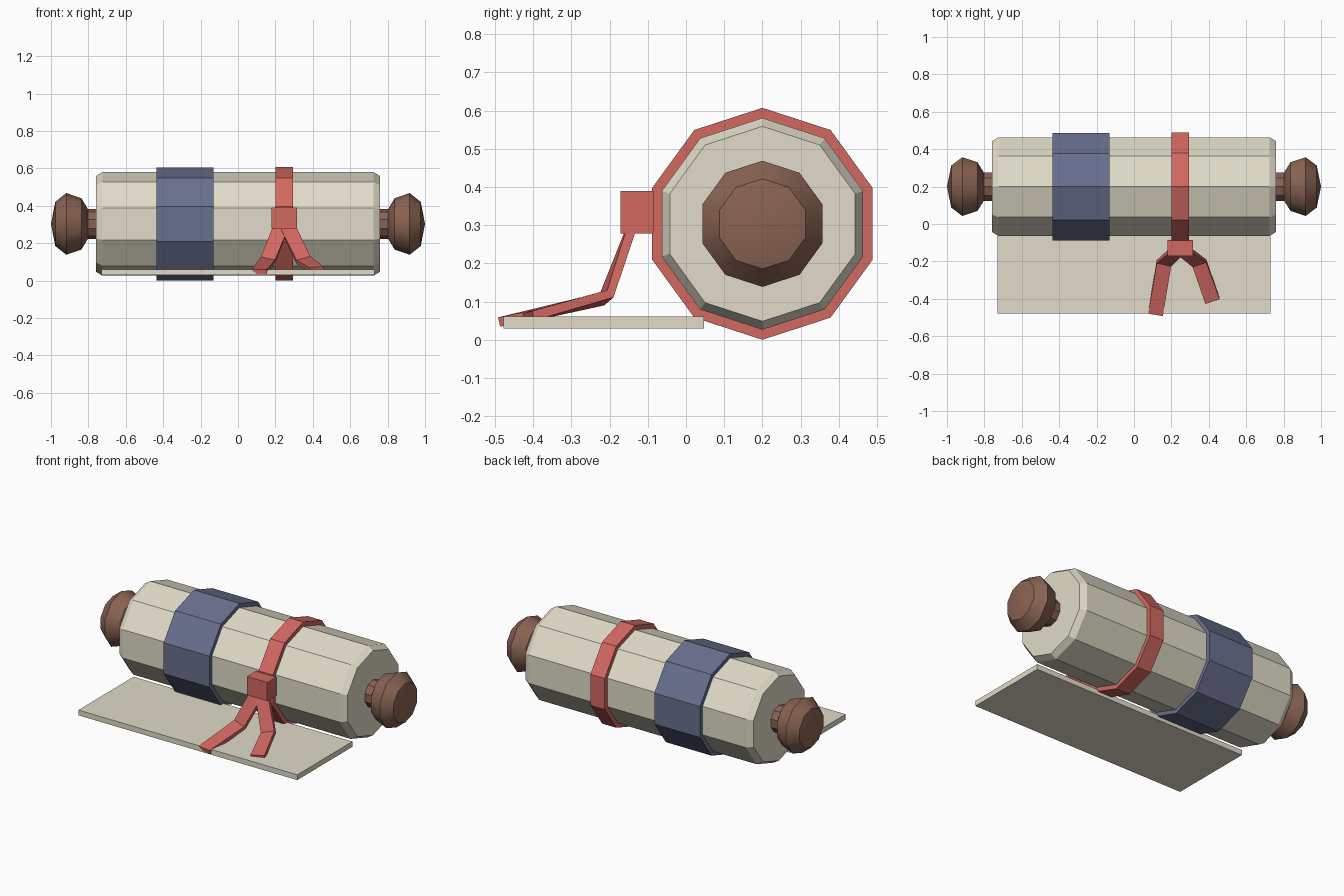
import bpy, bmesh, math
from mathutils import Vector

if "Cube" in bpy.data.objects:
    bpy.data.objects.remove(bpy.data.objects["Cube"])

CY, CZ, SIDES = 0.2, 0.3035, 10


def material(name, rgb):
    m = bpy.data.materials.new(name)
    m.diffuse_color = (*rgb, 1)
    m.use_nodes = True
    m.node_tree.nodes["Principled BSDF"].inputs["Base Color"].default_value = m.diffuse_color
    return m


PAPER = material("paper", (0.75, 0.71, 0.58))
BLUE = material("blue_cloth", (0.14, 0.16, 0.27))
RED = material("red_ribbon", (0.65, 0.14, 0.12))
WOOD = material("wood", (0.25, 0.125, 0.085))


def finish(name, bm, mat):
    bmesh.ops.recalc_face_normals(bm, faces=bm.faces)
    me = bpy.data.meshes.new(name)
    bm.to_mesh(me)
    bm.free()
    ob = bpy.data.objects.new(name, me)
    bpy.context.collection.objects.link(ob)
    me.materials.append(mat)
    return ob


def lathe(name, profile, mat, closed=False):
    """Turn (x, radius) points about the roll axis; closed joins last to first."""
    bm = bmesh.new()
    rings = []
    for x, r in profile:
        if r == 0:
            rings.append([bm.verts.new((x, CY, CZ))] * SIDES)
        else:
            rings.append([bm.verts.new((x, CY + r * math.sin(2 * math.pi * i / SIDES),
                                        CZ + r * math.cos(2 * math.pi * i / SIDES)))
                          for i in range(SIDES)])
    pairs = list(zip(rings, rings[1:])) + ([(rings[-1], rings[0])] if closed else [])
    for a, b in pairs:
        for i in range(SIDES):
            j = (i + 1) % SIDES
            bm.faces.new(list(dict.fromkeys((a[i], a[j], b[j], b[i]))))
    if not closed:
        for ring, (_, r) in ((rings[0], profile[0]), (rings[-1], profile[-1])):
            if r:
                bm.faces.new(ring)
    return finish(name, bm, mat)


def box(name, lo, hi, mat):
    bm = bmesh.new()
    bmesh.ops.create_cube(bm, size=1)
    for v in bm.verts:
        v.co = Vector([(a + b) / 2 + c * (b - a) for a, b, c in zip(lo, hi, v.co)])
    return finish(name, bm, mat)


def ribbon(name, points, width, thick, mat):
    """Flat strap swept along a few points, its width kept near the x axis."""
    pts = [Vector(p) for p in points]
    bm = bmesh.new()
    rings = []
    for i, p in enumerate(pts):
        dirs = [(b - a).normalized() for a, b in zip(pts, pts[1:])][max(i - 1, 0):i + 1]
        t = sum(dirs, Vector()).normalized()
        w = (Vector((1, 0, 0)) - t * t.x).normalized()
        n = t.cross(w)
        rings.append([bm.verts.new(p + w * a * width / 2 + n * b * thick / 2)
                      for a, b in ((-1, -1), (1, -1), (1, 1), (-1, 1))])
    for a, b in zip(rings, rings[1:]):
        for i in range(4):
            j = (i + 1) % 4
            bm.faces.new((a[i], a[j], b[j], b[i]))
    bm.faces.new(rings[0])
    bm.faces.new(rings[-1])
    return finish(name, bm, mat)


# Rolled paper and its unrolled flap
lathe("paper_roll", [(-0.76, 0.255), (-0.725, 0.277), (0.725, 0.277), (0.76, 0.255)], PAPER)
box("paper_flap", (-0.73, -0.478, 0.029), (0.73, 0.047, 0.061), PAPER)

# Bands around the roll
for name, x0, x1, r, mat in (("blue_band", -0.435, -0.13, 0.302, BLUE),
                             ("ribbon_band", 0.2, 0.295, 0.3035, RED)):
    lathe(name, [(x0, 0.27), (x0, r), (x1, r), (x1, 0.27)], mat, closed=True)

# Rod ends and knobs
for side, s in (("left", -1), ("right", 1)):
    lathe(side + "_rod", [(s * 0.7, 0.08), (s * 0.83, 0.08)], WOOD)
    knob = lathe(side + "_knob", [(s * x, r) for x, r in (
        (0.803, 0), (0.803, 0.08), (0.837, 0.137), (0.918, 0.165),
        (0.977, 0.118), (1.0, 0)) ], WOOD)
    bpy.context.view_layer.objects.active = knob
    knob.select_set(True)
    bpy.ops.object.shade_smooth_by_angle(angle=math.radians(35))
    knob.select_set(False)

# Knot and two ribbon tails
box("ribbon_knot", (0.18, -0.172, 0.278), (0.315, -0.085, 0.39), RED)
ribbon("left_tail", [(0.235, -0.14, 0.3), (0.16, -0.21, 0.11), (0.115, -0.483, 0.048)],
       0.08, 0.025, RED)
ribbon("right_tail", [(0.26, -0.14, 0.3), (0.35, -0.21, 0.11), (0.42, -0.412, 0.06)],
       0.08, 0.025, RED)
